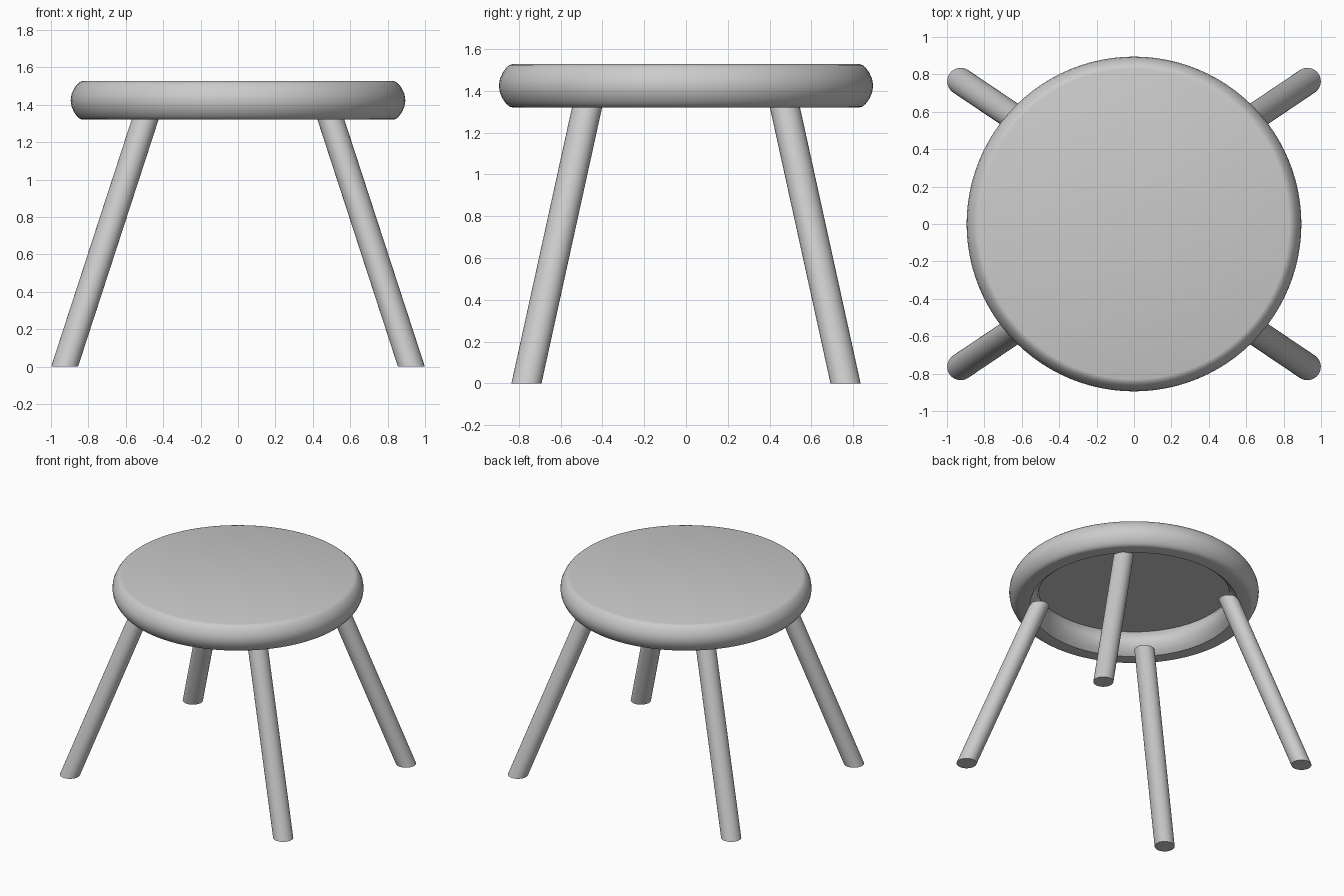
import bpy
import bmesh
import math
from mathutils import Vector

cube = bpy.data.objects.get("Cube")
if cube:
    bpy.data.objects.remove(cube, do_unlink=True)

grey = bpy.data.materials.new("plain_grey")
grey.use_nodes = True
colour = (0.6, 0.6, 0.6, 1)
grey.diffuse_color = colour
grey.node_tree.nodes["Principled BSDF"].inputs["Base Color"].default_value = colour

BOTTOM, TOP = 1.32, 1.527
MID = (BOTTOM + TOP) / 2


def finish(name, bm):
    """Turn a bmesh into a smooth-shaded object."""
    bmesh.ops.remove_doubles(bm, verts=bm.verts, dist=0.0005)
    bmesh.ops.recalc_face_normals(bm, faces=bm.faces)
    mesh = bpy.data.meshes.new(name)
    bm.to_mesh(mesh)
    bm.free()
    mesh.materials.append(grey)
    obj = bpy.data.objects.new(name, mesh)
    bpy.context.collection.objects.link(obj)
    bpy.ops.object.select_all(action='DESELECT')
    obj.select_set(True)
    bpy.context.view_layer.objects.active = obj
    bpy.ops.object.shade_smooth_by_angle(angle=math.radians(35))
    return obj


def revolve(name, profile, steps=96):
    """Spin an (r, z) profile around the vertical axis."""
    bm = bmesh.new()
    verts = [bm.verts.new((r, 0, z)) for r, z in profile]
    edges = [bm.edges.new(pair) for pair in zip(verts, verts[1:])]
    bmesh.ops.spin(bm, geom=verts + edges, cent=(0, 0, 0), axis=(0, 0, 1),
                   angle=math.tau, steps=steps, use_merge=True)
    return finish(name, bm)


# Seat: a round top plate over a bulging rim, hollow underneath
half = [(0.83, 0.1035), (0.845, 0.099), (0.86, 0.086), (0.876, 0.064),
        (0.89, 0.033)]
outer = ([(r, MID + h) for r, h in half] + [(0.895, MID)]
         + [(r, MID - h) for r, h in reversed(half)])
inner = [(0.745, BOTTOM), (0.715, 1.345), (0.69, 1.385), (0.68, MID),
         (0.69, 1.465), (0.72, 1.51)]
revolve("seat", [(0, TOP)] + outer + inner + [(0, 1.515)])


# Legs: splayed round posts with level ends
def leg(name, sx, sy, radius=0.072, sides=32):
    foot = Vector((sx * 0.927, sy * 0.763, 0))
    head = Vector((sx * 0.492, sy * 0.47, BOTTOM + 0.015))
    bm = bmesh.new()
    bmesh.ops.create_cone(bm, cap_ends=True, segments=sides, radius1=radius,
                          radius2=radius, depth=1)
    for v in bm.verts:
        end = head if v.co.z > 0 else foot
        v.co = end + Vector((v.co.x, v.co.y, 0))
    return finish(name, bm)


for front, sy in (("front", -1), ("back", 1)):
    for side, sx in (("left", 1), ("right", -1)):
        leg(f"{front}_{side}_leg", sx, sy)
